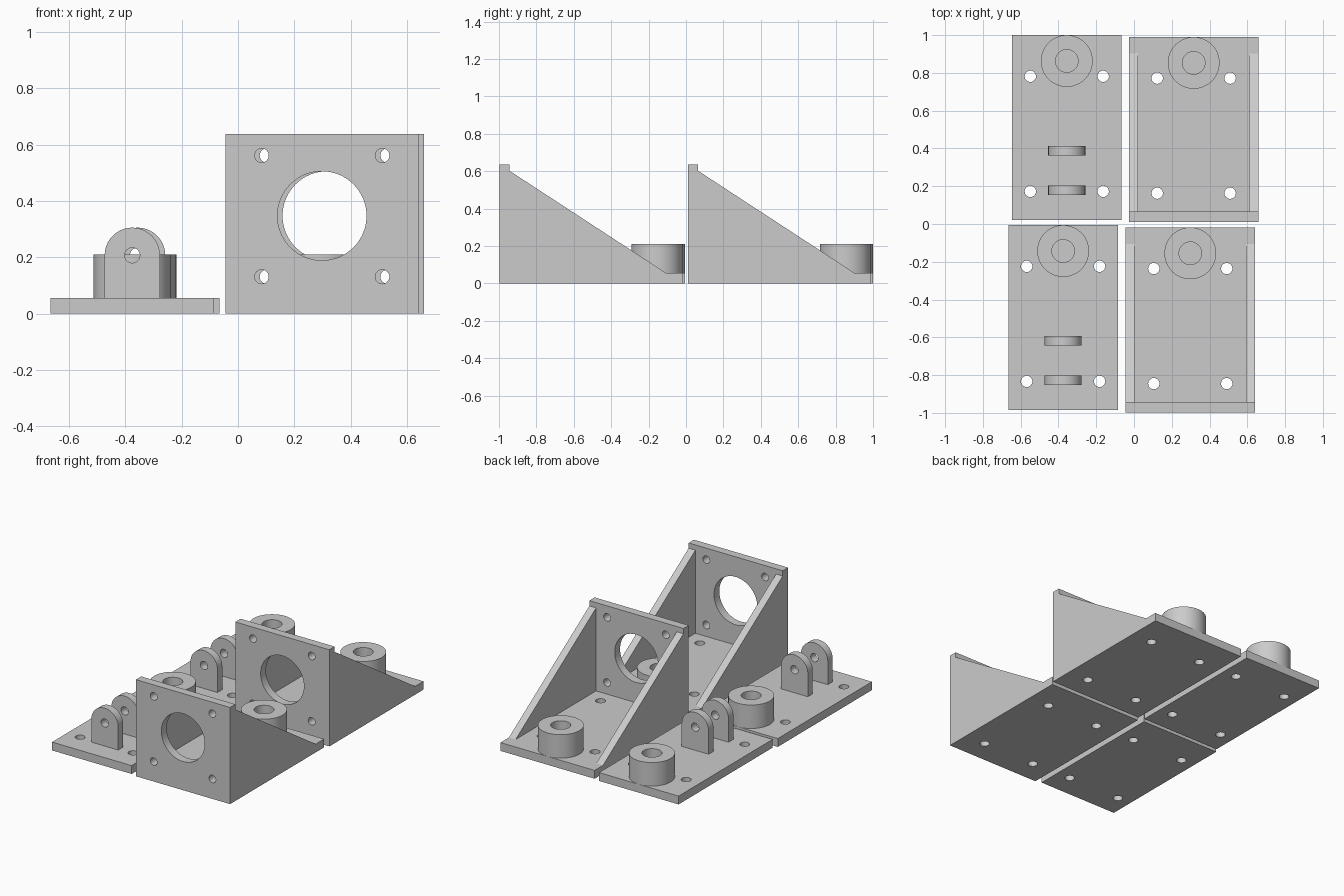
import bpy, bmesh, math
from mathutils import Vector

cube = bpy.data.objects.get("Cube")
if cube:
    bpy.data.objects.remove(cube, do_unlink=True)

grey = bpy.data.materials.new("plain grey")
grey.use_nodes = True
COLOR = (0.6, 0.6, 0.6, 1)
grey.diffuse_color = COLOR
grey.node_tree.nodes["Principled BSDF"].inputs["Base Color"].default_value = COLOR

# How a profile's (u, v) and its extrusion depth w map to x, y, z
PLANES = {
    "top": lambda u, v, w: Vector((u, v, w)),
    "front": lambda u, v, w: Vector((u, w, v)),
    "side": lambda u, v, w: Vector((w, u, v)),
}


def arc(cu, cv, r, start=0, end=math.tau, n=48):
    closed = abs(end - start) > 6.28
    count = n if closed else n + 1
    return [(cu + r * math.cos(start + (end - start) * i / n),
             cv + r * math.sin(start + (end - start) * i / n)) for i in range(count)]


def rect(u0, v0, u1, v1):
    return [(u0, v0), (u1, v0), (u1, v1), (u0, v1)]


def slab(name, plane, w0, w1, outline, holes=()):
    """Extrude an outline with holes from depth w0 to w1."""
    place = PLANES[plane]
    bm = bmesh.new()
    edges = []
    for loop in [outline, *holes]:
        vs = [bm.verts.new(place(u, v, w0)) for u, v in loop]
        edges += [bm.edges.new((vs[i - 1], vs[i])) for i in range(len(vs))]
    bmesh.ops.triangle_fill(bm, use_beauty=True, use_dissolve=False, edges=edges)
    ext = bmesh.ops.extrude_face_region(bm, geom=bm.faces[:], use_keep_orig=True)
    moved = [g for g in ext["geom"] if isinstance(g, bmesh.types.BMVert)]
    bmesh.ops.translate(bm, verts=moved, vec=place(0, 0, w1 - w0))
    bmesh.ops.recalc_face_normals(bm, faces=bm.faces[:])
    for f in bm.faces:
        f.smooth = True
    for e in bm.edges:
        e.smooth = e.calc_face_angle(0) < math.radians(30)
    mesh = bpy.data.meshes.new(name)
    bm.to_mesh(mesh)
    bm.free()
    mesh.materials.append(grey)
    return name, mesh


def place_set(parts, label, x, y):
    for name, mesh in parts:
        ob = bpy.data.objects.new(f"{label}_{name}", mesh)
        ob.location = (x, y, 0)
        bpy.context.collection.objects.link(ob)


T = 0.055          # plate thickness
DEPTH = 0.98       # plate length, measured forward from the back edge
BOSS_R = 0.137

# Shared features: four screw holes and a round boss at the back edge
screw_holes = [arc(sx * 0.193, y, 0.03, n=24) for sx in (-1, 1) for y in (-0.218, -0.827)]
boss = slab("boss", "top", T, 0.21, arc(0, -BOSS_R, BOSS_R, n=64),
            [arc(0, -BOSS_R, 0.06)])


def base_plate(half):
    return slab("base_plate", "top", 0, T, rect(-half, -DEPTH, half, 0), screw_holes)


# Hinge plate: base, boss and two rounded lugs
lug_shape = [(-0.098, T), (0.098, T)] + arc(0, 0.207, 0.098, 0, math.pi, 32)
lug_hole = arc(0, 0.207, 0.027, n=24)
hinge_plate = [base_plate(0.29), boss]
for name, y in (("rear_lug", -0.638), ("front_lug", -0.846)):
    hinge_plate.append(slab(name, "front", y, y + 0.051, lug_shape, [lug_hole]))

# Motor bracket: base, boss, pierced front wall and two sloping side walls
HALF, TOP = 0.343, 0.637
wall_holes = [arc(0, 0.347, 0.158, n=64)]
wall_holes += [arc(sx * 0.214, 0.346 + sz * 0.215, 0.025, n=24)
               for sx in (-1, 1) for sz in (-1, 1)]
front_wall = slab("front_wall", "front", -DEPTH, T - DEPTH,
                  rect(-HALF, T, HALF, TOP), wall_holes)
gusset = [(T - DEPTH, T), (-0.087, T), (T - DEPTH, 0.602)]
bracket = [base_plate(HALF), boss, front_wall,
           slab("right_side_wall", "side", -HALF, 0.049 - HALF, gusset),
           slab("left_side_wall", "side", HALF - 0.049, HALF, gusset)]

# Two of each, one behind the other
place_set(hinge_plate, "front_hinge", -0.375, -0.006)
place_set(hinge_plate, "back_hinge", -0.356, 1.0)
place_set(bracket, "front_bracket", 0.298, -0.018)
place_set(bracket, "back_bracket", 0.316, 0.99)
